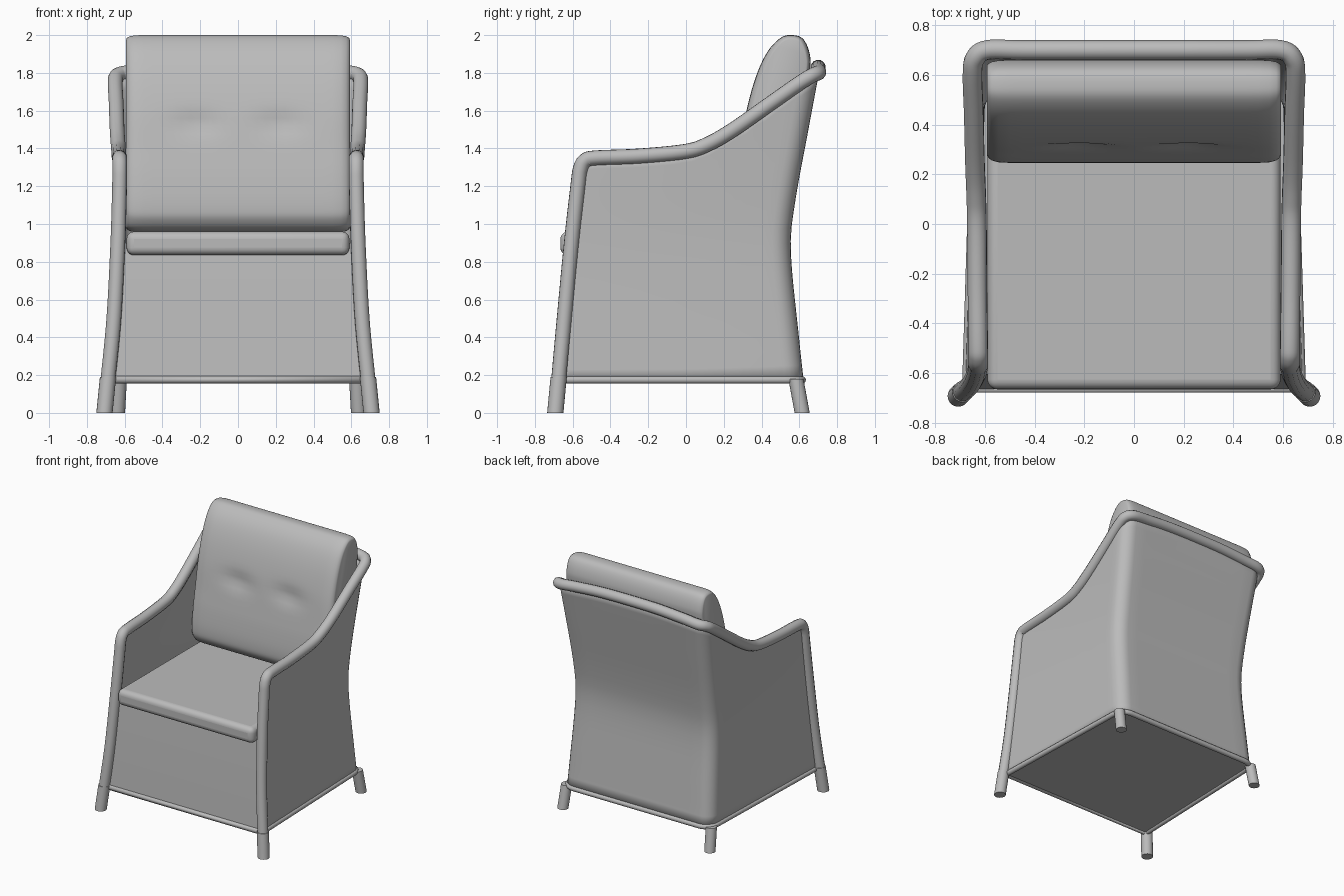
import bpy, bmesh, math
from mathutils import Vector

cube = bpy.data.objects.get("Cube")
if cube:
    bpy.data.objects.remove(cube, do_unlink=True)

GREY = (0.5, 0.5, 0.5, 1.0)
mat = bpy.data.materials.new("soft grey")
mat.use_nodes = True
mat.diffuse_color = GREY
mat.node_tree.nodes["Principled BSDF"].inputs["Base Color"].default_value = GREY


def finish(obj, angle=40):
    obj.data.materials.append(mat)
    bpy.ops.object.select_all(action='DESELECT')
    obj.select_set(True)
    bpy.context.view_layer.objects.active = obj
    if obj.type == 'MESH':
        bpy.ops.object.shade_smooth_by_angle(angle=math.radians(angle))
    return obj


def spline(points, steps=6, closed=False):
    """Catmull-Rom samples through the points."""
    p = [Vector(q) for q in points]
    n = len(p)
    get = (lambda i: p[i % n]) if closed else (lambda i: p[max(0, min(n - 1, i))])
    out = []
    for i in range(n if closed else n - 1):
        a, b, c, d = get(i - 1), get(i), get(i + 1), get(i + 2)
        for k in range(steps):
            t = k / steps
            out.append(0.5 * (2 * b + (c - a) * t + (2 * a - 5 * b + 4 * c - d) * t * t
                              + (3 * b - a - 3 * c + d) * t ** 3))
    return out if closed else out + [p[-1]]


def loft(name, rows, closed=False, caps=False, angle=40):
    """Skin a list of equally long point rows."""
    bm = bmesh.new()
    grid = [[bm.verts.new(q) for q in row] for row in rows]
    n = len(grid[0])
    for r0, r1 in zip(grid, grid[1:]):
        for j in range(n if closed else n - 1):
            k = (j + 1) % n
            bm.faces.new((r0[j], r0[k], r1[k], r1[j]))
    if caps:
        bm.faces.new(grid[0])
        bm.faces.new(grid[-1])
    bmesh.ops.recalc_face_normals(bm, faces=bm.faces)
    mesh = bpy.data.meshes.new(name)
    bm.to_mesh(mesh)
    bm.free()
    obj = bpy.data.objects.new(name, mesh)
    bpy.context.collection.objects.link(obj)
    return finish(obj, angle)


def tube(name, points, radius, closed=False):
    curve = bpy.data.curves.new(name, 'CURVE')
    curve.dimensions = '3D'
    curve.bevel_depth = radius
    curve.bevel_resolution = 4
    curve.use_fill_caps = True
    s = curve.splines.new('POLY')
    s.points.add(len(points) - 1)
    for sp, q in zip(s.points, points):
        sp.co = (*q, 1)
    s.use_cyclic_u = closed
    s.use_smooth = True
    obj = bpy.data.objects.new(name, curve)
    bpy.context.collection.objects.link(obj)
    return finish(obj)


def flip(points):
    return [Vector((-q[0], *q[1:])) for q in points]


def lerp(a, b, t):
    return a + (b - a) * t


def table(keys):
    """Smooth height lookup through (z, value) keys."""
    pts = spline([(z, v, 0) for z, v in keys], 8)

    def look(z):
        for a, b in zip(pts, pts[1:]):
            if z <= b.x:
                return lerp(a.y, b.y, max(0, (z - a.x) / (b.x - a.x)))
        return pts[-1].y
    return look


# Frame rail: front leg, arm and top of the back in one bent tube
half = [(.688, -.674, .18), (.657, -.645, .5), (.636, -.607, .9), (.627, -.573, 1.2),
        (.626, -.560, 1.29), (.626, -.535, 1.335), (.627, -.48, 1.35), (.63, -.25, 1.36),
        (.632, 0, 1.385), (.635, .12, 1.425), (.64, .25, 1.50), (.645, .45, 1.64),
        (.65, .60, 1.745), (.64, .665, 1.785), (.59, .70, 1.80), (.45, .70, 1.813), (.2, .70, 1.828)]
rail = spline(half + flip(half)[::-1])
tube("frame_rail", rail, .04)

# Woven shell: sides and back follow the rail, with rounded rear corners
front_x = table([(.17, .672), (.5, .652), (.9, .633), (1.35, .626)])
front_y = table([(.17, -.665), (.5, -.64), (.9, -.603), (1.35, -.55)])
rear_x = table([(.17, .635), (.85, .61), (1.3, .62), (1.8, .65)])
rear_y = table([(.17, .615), (.4, .59), (.85, .547), (1.1, .567), (1.5, .64), (1.82, .70)])
CORNER, BASE = .09, .17
arm = [q for q in rail if q.z > 1.33]


def shell_point(kind, t, z):
    w, b = rear_x(z), rear_y(z)
    if kind == "side":
        return Vector((lerp(front_x(z), w, t), lerp(front_y(z), b - CORNER, t), z))
    if kind == "corner":
        a = t * math.pi / 2
        return Vector((w - CORNER + CORNER * math.cos(a), b - CORNER + CORNER * math.sin(a), z))
    return Vector(((w - CORNER) * (1 - t), b, z))


def shell_column(kind, t):
    top = 1.5
    for _ in range(8):
        q = shell_point(kind, t, top)
        top = min(arm, key=lambda r: (r.xy - q.xy).length).z
    return [shell_point(kind, t, lerp(BASE, top, i / 20)) for i in range(21)]


cols = [shell_column("side", i / 24) for i in range(24)]
cols += [shell_column("corner", i / 6) for i in range(6)]
cols += [shell_column("back", i / 6) for i in range(7)]
cols += [flip(c) for c in cols[-2::-1]]
shell = loft("side_and_back_shell", cols)
solid = shell.modifiers.new("thickness", 'SOLIDIFY')
solid.thickness = .016
solid.offset = 0

# Front panel and underside
rows = [[(s * front_x(z), front_y(z), z) for s in (-1, 1)]
        for z in (lerp(BASE, .9, i / 10) for i in range(11))]
loft("front_panel", rows)
outline = [c[0] for c in cols]
loft("underside", [outline, [q + Vector((0, 0, .01)) for q in outline]], closed=True, caps=True)

# Rim around the base
tube("base_rim", [q + Vector((0, 0, .005)) for q in outline], .02, closed=True)


# Feet, cut level with the floor
def foot(name, low, high, r):
    ring = [(r * math.cos(math.tau * i / 20), r * math.sin(math.tau * i / 20)) for i in range(20)]
    loft(name, [[(p[0] + x, p[1] + y, p[2]) for x, y in ring] for p in (low, high)], True, True)


for side, s in (("left", 1), ("right", -1)):
    foot("front_foot_" + side, (s * .707, -.692, 0), (s * .688, -.674, .19), .043)
    foot("rear_foot_" + side, (s * .638, .615, 0), (s * .628, .582, .18), .04)

# Seat cushion
bpy.ops.mesh.primitive_cube_add(size=1, location=(0, -.065, .8975))
seat = bpy.context.object
seat.name = "seat_cushion"
seat.scale = (1.18, 1.2, .125)
bpy.ops.object.transform_apply(location=False, rotation=False, scale=True)
bev = seat.modifiers.new("round", 'BEVEL')
bev.width = .04
bev.segments = 5
finish(seat, 50)

# Back cushion: a side profile carried across, drawn in at both ends, with two tufts
profile = [(.33, .965), (.26, 1.02), (.246, 1.1), (.26, 1.25), (.285, 1.4), (.32, 1.6), (.37, 1.78),
           (.43, 1.91), (.50, 1.985), (.56, 2.0), (.62, 1.98), (.655, 1.9), (.655, 1.8),
           (.61, 1.5), (.54, 1.2), (.50, .98)]
profile = spline([(0, y, z) for y, z in profile], 5, True)
ends = [(.592, .80, .955), (.588, .86, .972), (.572, .94, .988), (.545, .985, .997)]
spans = [(x * .05, 1, 1) for x in range(10, 0, -1)]
halves = ends + spans
stations = halves + [(0, 1, 1)] + [(-x, ky, kz) for x, ky, kz in reversed(halves)]
rows = []
for x, ky, kz in stations:
    row = []
    for q in profile:
        mid = lerp(.38, .57, (q.z - .96) / 1.04)
        y, z = lerp(mid, q.y, ky), lerp(1.48, q.z, kz)
        if q.y < mid:
            tuft = math.exp(-((abs(x) - .22) / .12) ** 2)
            y += .022 * tuft * math.exp(-((q.z - 1.53) / .06) ** 2)
        row.append((x, y, z))
    rows.append(row)
loft("back_cushion", rows, True, True, 60)
